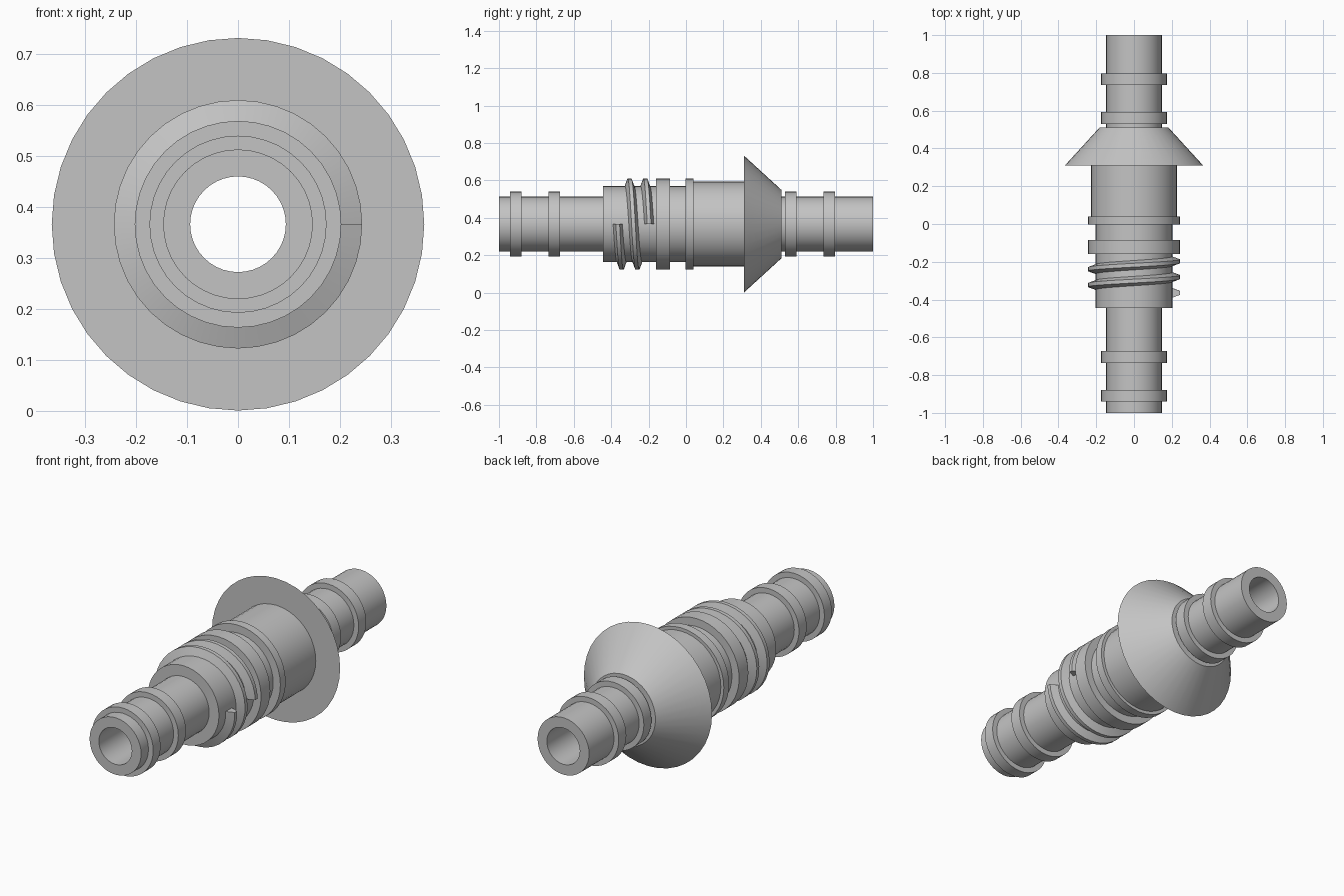
import bpy, bmesh
from math import cos, sin, tau

cube = bpy.data.objects.get("Cube")
if cube:
    bpy.data.objects.remove(cube, do_unlink=True)

SEGMENTS = 40
AXIS_Z = 0.366
BORE, STEM, BARB, BODY, COLLAR, SLEEVE, FLANGE = 0.094, 0.147, 0.174, 0.203, 0.244, 0.227, 0.366

grey = bpy.data.materials.new("plain grey")
grey.use_nodes = True
grey.diffuse_color = (0.55, 0.55, 0.55, 1)
grey.node_tree.nodes["Principled BSDF"].inputs["Base Color"].default_value = grey.diffuse_color


def finish(name, bm):
    mesh = bpy.data.meshes.new(name)
    bm.to_mesh(mesh)
    bm.free()
    mesh.materials.append(grey)
    obj = bpy.data.objects.new(name, mesh)
    obj.location.z = AXIS_Z
    bpy.context.collection.objects.link(obj)
    bpy.ops.object.select_all(action='DESELECT')
    obj.select_set(True)
    bpy.context.view_layer.objects.active = obj
    bpy.ops.object.shade_smooth_by_angle(angle=0.5)


def point(radius, y, angle):
    return (radius * cos(angle), y, radius * sin(angle))


def lathe(name, profile):
    """Revolve (radius, y) points about the long axis."""
    bm = bmesh.new()
    rows = [[bm.verts.new(point(r, y, tau * i / SEGMENTS)) for r, y in profile]
            for i in range(SEGMENTS)]
    for i, a in enumerate(rows):
        b = rows[(i + 1) % SEGMENTS]
        for k in range(len(profile) - 1):
            bm.faces.new((a[k], a[k + 1], b[k + 1], b[k]))
    finish(name, bm)


def ring(base, outer, start, end):
    """Square raised band in a profile."""
    return [(base, start), (outer, start), (outer, end), (base, end)]


# Hose stems with two raised bands each
lathe("front_stem", [(BORE, -1), (STEM, -1)] + ring(STEM, BARB, -0.94, -0.88)
      + ring(STEM, BARB, -0.735, -0.673) + [(STEM, -0.445)])
lathe("rear_stem", [(STEM, 0.51)] + ring(STEM, BARB, 0.53, 0.592)
      + ring(STEM, BARB, 0.735, 0.797) + [(STEM, 1), (BORE, 1)])

# Stepped body with two collars
lathe("body", [(STEM, -0.445), (BODY, -0.445)] + ring(BODY, COLLAR, -0.16, -0.085)
      + [(BODY, -0.003), (COLLAR, -0.003), (COLLAR, 0.04), (SLEEVE, 0.04), (SLEEVE, 0.31)])

# Conical flange and straight bore
lathe("flange", [(SLEEVE, 0.31), (FLANGE, 0.31), (0.183, 0.51), (STEM, 0.51)])
lathe("bore", [(BORE, 1), (BORE, -1)])

# Two turns of tapered thread, closed at both ends
bm = bmesh.new()
section = [(BODY - 0.003, -0.026), (COLLAR, -0.01), (COLLAR, 0.01), (BODY - 0.003, 0.026)]
turns, start, pitch = 2, -0.365, 0.084
sweep = []
for i in range(turns * SEGMENTS + 1):
    t = i / SEGMENTS
    sweep.append([bm.verts.new(point(r, start + pitch * t + dy, -tau * t)) for r, dy in section])
for a, b in zip(sweep, sweep[1:]):
    for k in range(4):
        n = (k + 1) % 4
        bm.faces.new((a[k], a[n], b[n], b[k]))
bm.faces.new(sweep[0])
bm.faces.new(sweep[-1])
bmesh.ops.recalc_face_normals(bm, faces=bm.faces)
finish("screw_thread", bm)
